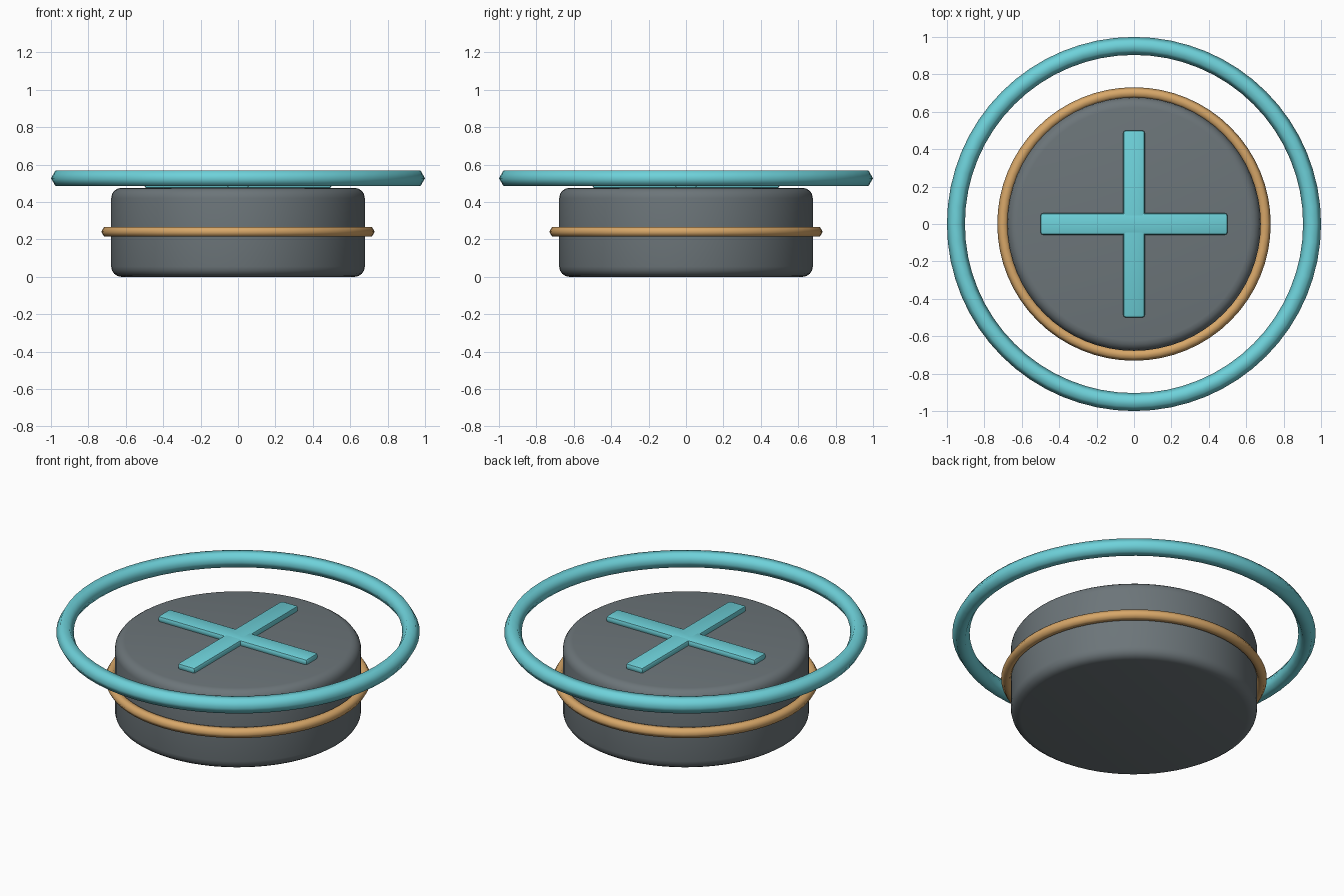
import bpy
import math

if "Cube" in bpy.data.objects:
    bpy.data.objects.remove(bpy.data.objects["Cube"])


def material(name, rgb):
    m = bpy.data.materials.new(name)
    m.diffuse_color = (*rgb, 1.0)
    m.use_nodes = True
    m.node_tree.nodes["Principled BSDF"].inputs["Base Color"].default_value = m.diffuse_color
    return m


GREY = material("slate grey", (0.15, 0.178, 0.192))
CYAN = material("cyan", (0.155, 0.64, 0.70))
GOLD = material("warm gold", (0.68, 0.385, 0.14))


def finish(name, mat, bevel=0.0, segments=1, angle=35):
    """Name and colour the active object, round its edges and smooth it."""
    ob = bpy.context.object
    ob.name = name
    ob.data.materials.append(mat)
    if bevel:
        mod = ob.modifiers.new("rounded edges", 'BEVEL')
        mod.width = bevel
        mod.segments = segments
        mod.limit_method = 'ANGLE'
        mod.angle_limit = math.radians(40)
        bpy.ops.object.modifier_apply(modifier=mod.name)
    bpy.ops.object.shade_smooth_by_angle(angle=math.radians(angle))
    return ob


def ring(name, mat, major, minor, z):
    # hexagonal tube section, shaded smooth all round
    bpy.ops.mesh.primitive_torus_add(major_radius=major, minor_radius=minor,
                                     major_segments=64, minor_segments=6,
                                     location=(0, 0, z))
    return finish(name, mat, angle=80)


def bar(name, size_x, size_y):
    bpy.ops.mesh.primitive_cube_add(size=1, location=(0, 0, 0.4925))
    bpy.context.object.scale = (size_x, size_y, 0.037)
    bpy.ops.object.transform_apply(location=False, rotation=False, scale=True)
    return finish(name, CYAN, bevel=0.013, segments=2)


# Drum body with rounded rims
bpy.ops.mesh.primitive_cylinder_add(vertices=64, radius=0.678, depth=0.476,
                                    location=(0, 0, 0.238))
finish("drum_body", GREY, bevel=0.055, segments=4)

# Band around the body and the hovering ring above it
ring("middle_band", GOLD, 0.701, 0.030, 0.241)
ring("hover_ring", CYAN, 0.952, 0.048, 0.527)

# Raised cross on the top face
bar("cross_bar_x", 1.0, 0.115)
bar("cross_bar_y", 0.115, 1.0)
